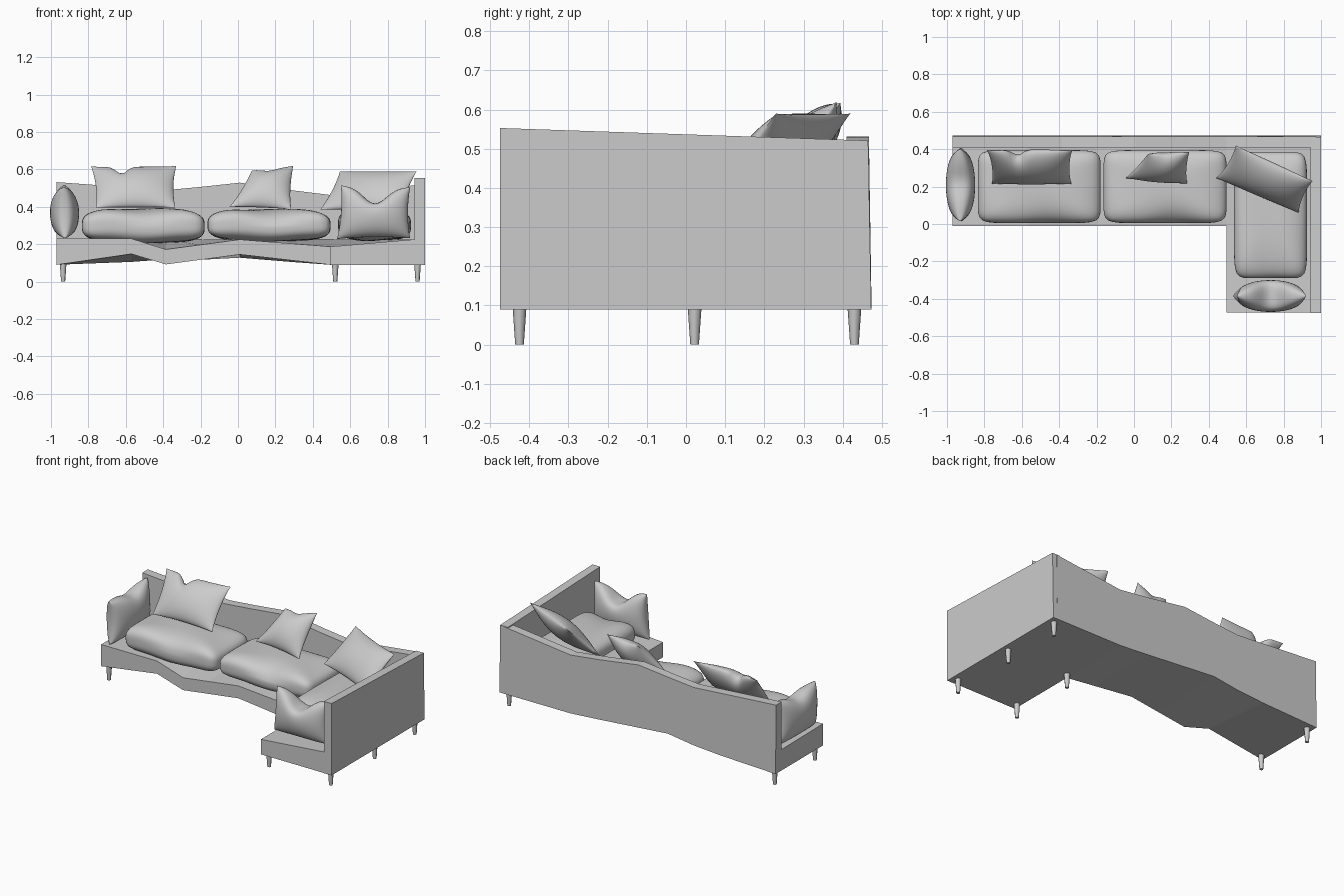
import bpy, bmesh, math
from mathutils import Vector

if "Cube" in bpy.data.objects:
    bpy.data.objects.remove(bpy.data.objects["Cube"])


def finish(bm, name, smooth=False):
    bmesh.ops.remove_doubles(bm, verts=bm.verts, dist=1e-5)
    bmesh.ops.recalc_face_normals(bm, faces=bm.faces)
    me = bpy.data.meshes.new(name)
    bm.to_mesh(me)
    bm.free()
    ob = bpy.data.objects.new(name, me)
    bpy.context.collection.objects.link(ob)
    if smooth:
        bpy.ops.object.select_all(action='DESELECT')
        ob.select_set(True)
        bpy.context.view_layer.objects.active = ob
        bpy.ops.object.shade_smooth_by_angle(angle=math.radians(50))
    return ob


def loft(name, sections):
    """Skin a list of equal-length closed sections and cap both ends."""
    bm = bmesh.new()
    rings = [[bm.verts.new(p) for p in s] for s in sections]
    n = len(rings[0])
    for a, b in zip(rings, rings[1:]):
        for i in range(n):
            bm.faces.new((a[i], a[(i + 1) % n], b[(i + 1) % n], b[i]))
    bm.faces.new(rings[0])
    bm.faces.new(rings[-1][::-1])
    return finish(bm, name)


def lerp_at(x, pts):
    for (x0, z0), (x1, z1) in zip(pts, pts[1:]):
        if x <= x1:
            return z0 + (z1 - z0) * (x - x0) / (x1 - x0)
    return pts[-1][1]


# Sagging main frame: seat base and back rest in one L-shaped section
front_bottom = [(-.97, .09), (-.57, .148), (-.385, .092), (.01, .145), (.495, .09), (1, .09)]
back_bottom = [(-.97, .09), (-.45, .11), (-.2, .145), (.47, .09), (1, .09)]
front_top = [(-.97, .23), (-.57, .23), (-.385, .172), (.01, .225), (.495, .187), (.97, .225)]
back_top = [(-.97, .532), (-.37, .488), (.02, .53), (.29, .488), (.52, .46), (1, .522)]
sections = []
for x in (-.97, -.57, -.385, -.2, .01, .29, .495, .97):
    fb, bb = lerp_at(x, front_bottom), lerp_at(x, back_bottom)
    ft, bt = lerp_at(x, front_top), lerp_at(x, back_top)
    sections.append([(x, -.01, fb), (x, .473, bb), (x, .467, bt),
                     (x, .41, bt), (x, .41, .225), (x, -.01, ft)])
loft("main_frame", sections)

# Chaise base and tall right arm
loft("chaise_base", [[(.495, y, .09), (.97, y, .09), (.97, y, .228), (.495, y, .187)]
                     for y in (-.473, .02)])
loft("right_arm", [[(.945, y, .09), (1, y, .09), (1, y2, z), (.945, y2, z)]
                   for y, y2, z in ((-.475, -.475, .553), (.473, .465, .521))])

# Tapered legs
for i, (x, y) in enumerate([(-.935, .022), (-.935, .43), (.52, .022), (.52, -.425),
                            (.96, -.425), (.96, .022), (.96, .43)]):
    bm = bmesh.new()
    bmesh.ops.create_cone(bm, cap_ends=True, segments=8, radius1=.011, radius2=.018, depth=.1)
    bmesh.ops.translate(bm, verts=bm.verts, vec=(x, y, .05))
    finish(bm, f"leg_{i + 1}", True)


def seat(name, lo, hi, dip):
    """Puffy rounded block with a soft dent in its front edge."""
    bm = bmesh.new()
    bmesh.ops.create_cube(bm, size=2)
    bmesh.ops.subdivide_edges(bm, edges=bm.edges, cuts=15, use_grid_fill=True)
    lo, hi = Vector(lo), Vector(hi)
    c, h = (lo + hi) / 2, (hi - lo) / 2
    for v in bm.verts:
        p = v.co
        a, b, d = abs(p.x), abs(p.y), abs(p.z)
        p = p * max(a, b, d) / ((a**9 + b**9)**(3.2 / 9) + d**3.2)**(1 / 3.2)
        dent = dip * math.exp(-((p.x - .1) / .4)**2) * max(0, -p.y)**2
        wave = .006 * math.sin(5 * p.x + 2 * p.y) * (1 - p.y) / 2
        v.co = (c.x + h.x * p.x, c.y + h.y * p.y + dent * max(0, p.z),
                c.z + h.z * p.z + wave - dent * .3 * max(0, p.z))
    finish(bm, name, True)


seat("left_seat_cushion", (-.835, .005, .205), (-.178, .395, .39), .02)
seat("middle_seat_cushion", (-.163, .005, .215), (.495, .395, .387), .035)
seat("chaise_seat_cushion", (.535, -.29, .22), (.925, .385, .387), .01)


def pillow(name, bl, br, tr, tl, thick, pinch=.1, power=.6, notches=()):
    """Pinched pillow over four corner points; notches = (u, width, depth) on the top edge."""
    bl, br, tr, tl = map(Vector, (bl, br, tr, tl))
    normal = (br - bl).cross(tl - bl).normalized()
    bm = bmesh.new()
    for side in (-1, 1):
        grid = bmesh.ops.create_grid(bm, x_segments=26, y_segments=22, size=1)
        for vert in grid["verts"]:
            u, v = vert.co.x, vert.co.y
            u, v = math.sin(u * math.pi / 2), math.sin(v * math.pi / 2)
            s = u * (1 - pinch * (1 - v * v))
            t = v * (1 - pinch * (1 - u * u))
            for u0, w, d in notches:
                t -= d * math.exp(-((u - u0) / w)**2) * max(0, (v + 1) / 2)**3
            s, t = (s + 1) / 2, (t + 1) / 2
            p = bl.lerp(br, s).lerp(tl.lerp(tr, s), t)
            puff = max(0, (1 - u * u) * (1 - v * v))**power
            vert.co = p + normal * side * thick * puff
    finish(bm, name, True)


# Bolster cushions closing the open left end and the chaise end
pillow("left_end_pillow", (-.925, .015, .232), (-.925, .405, .232), (-.93, .4, .515),
       (-.93, .015, .505), .078, .07, .38, [(.1, .4, .2)])
pillow("chaise_end_pillow", (.53, -.385, .228), (.92, -.385, .232), (.92, -.385, .505),
       (.55, -.385, .515), .085, .06, .42, [(0, .45, .6)])

# Loose pillows leaning on the back
pillow("left_back_pillow", (-.76, .215, .395), (-.335, .215, .395), (-.33, .395, .618),
       (-.785, .395, .615), .06, .06, .6, [(-.3, .17, .4)])
pillow("middle_back_pillow", (-.045, .245, .4), (.285, .215, .385), (.295, .385, .62),
       (.075, .375, .595), .06, .07, .6, [(-.1, .4, .1)])
pillow("corner_back_pillow", (.44, .245, .385), (.88, .06, .385), (.955, .23, .59),
       (.545, .42, .59), .06, .06, .6)
